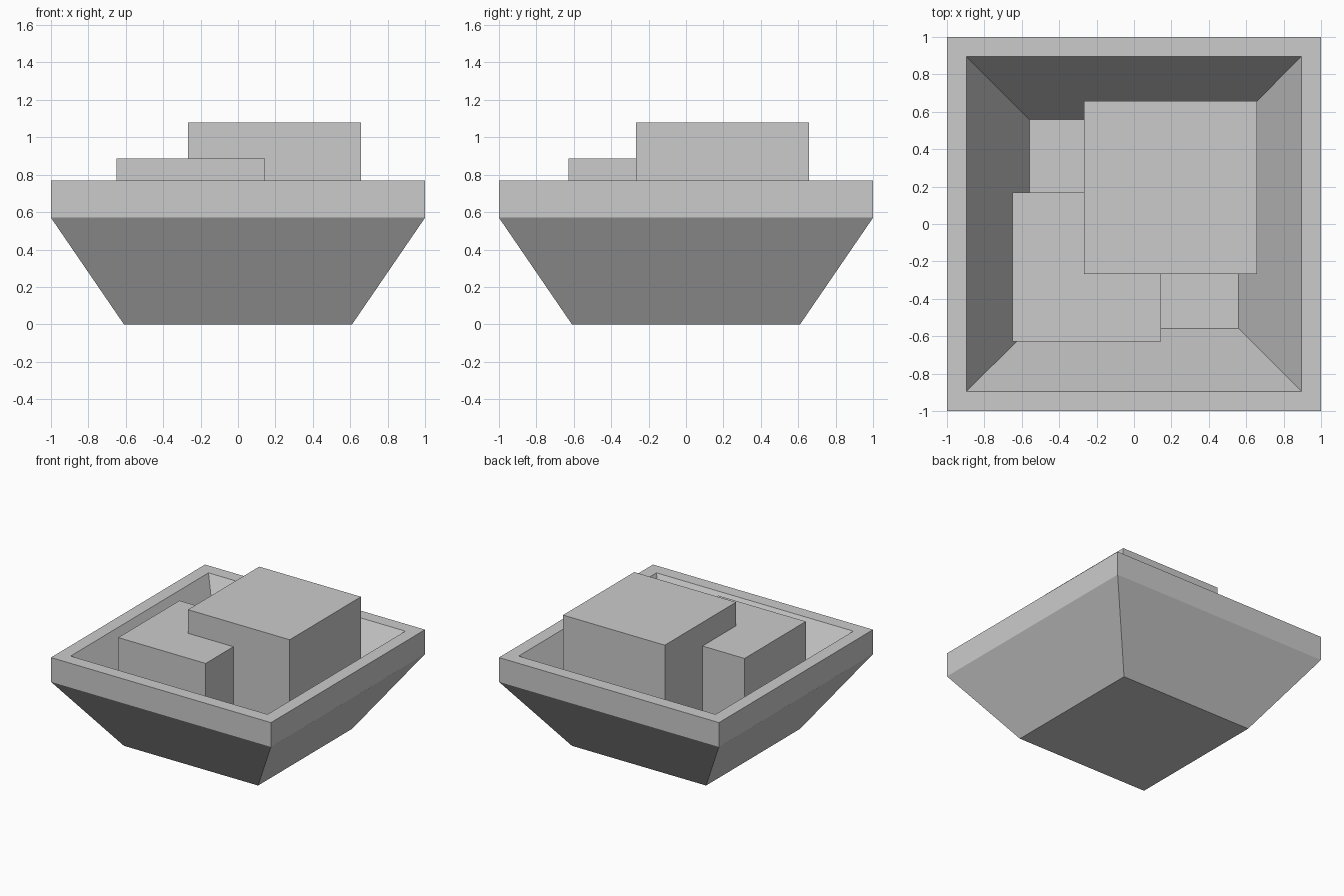
import bpy
import bmesh

cube = bpy.data.objects.get("Cube")
if cube:
    bpy.data.objects.remove(cube, do_unlink=True)

grey = bpy.data.materials.new("light_grey")
grey.use_nodes = True
colour = (0.6, 0.6, 0.6, 1)
grey.diffuse_color = colour
grey.node_tree.nodes["Principled BSDF"].inputs["Base Color"].default_value = colour


def finish(name, bm):
    bmesh.ops.recalc_face_normals(bm, faces=bm.faces)
    mesh = bpy.data.meshes.new(name)
    bm.to_mesh(mesh)
    bm.free()
    mesh.materials.append(grey)
    bpy.context.collection.objects.link(bpy.data.objects.new(name, mesh))


def square_loft(name, profile):
    """Join square rings of (half width, height) and cap both ends."""
    bm = bmesh.new()
    rings = [[bm.verts.new((sx * w, sy * w, z))
              for sx, sy in ((-1, -1), (1, -1), (1, 1), (-1, 1))]
             for w, z in profile]
    for low, high in zip(rings, rings[1:]):
        for i in range(4):
            j = (i + 1) % 4
            bm.faces.new((low[i], low[j], high[j], high[i]))
    bm.faces.new(rings[0])
    bm.faces.new(rings[-1])
    finish(name, bm)


def block(name, centre, size):
    bm = bmesh.new()
    bmesh.ops.create_cube(bm, size=size)
    bmesh.ops.translate(bm, verts=bm.verts, vec=centre)
    finish(name, bm)


# Tapered square basin: base, outer wall, rim, inner wall, inner floor
square_loft("basin", [(0.61, 0), (1, 0.57), (1, 0.77), (0.895, 0.77), (0.56, 0.15)])

# Two overlapping cubes resting in the basin
block("large_cube", (0.195, 0.195, 0.617), 0.925)
block("small_cube", (-0.252, -0.23, 0.488), 0.795)
